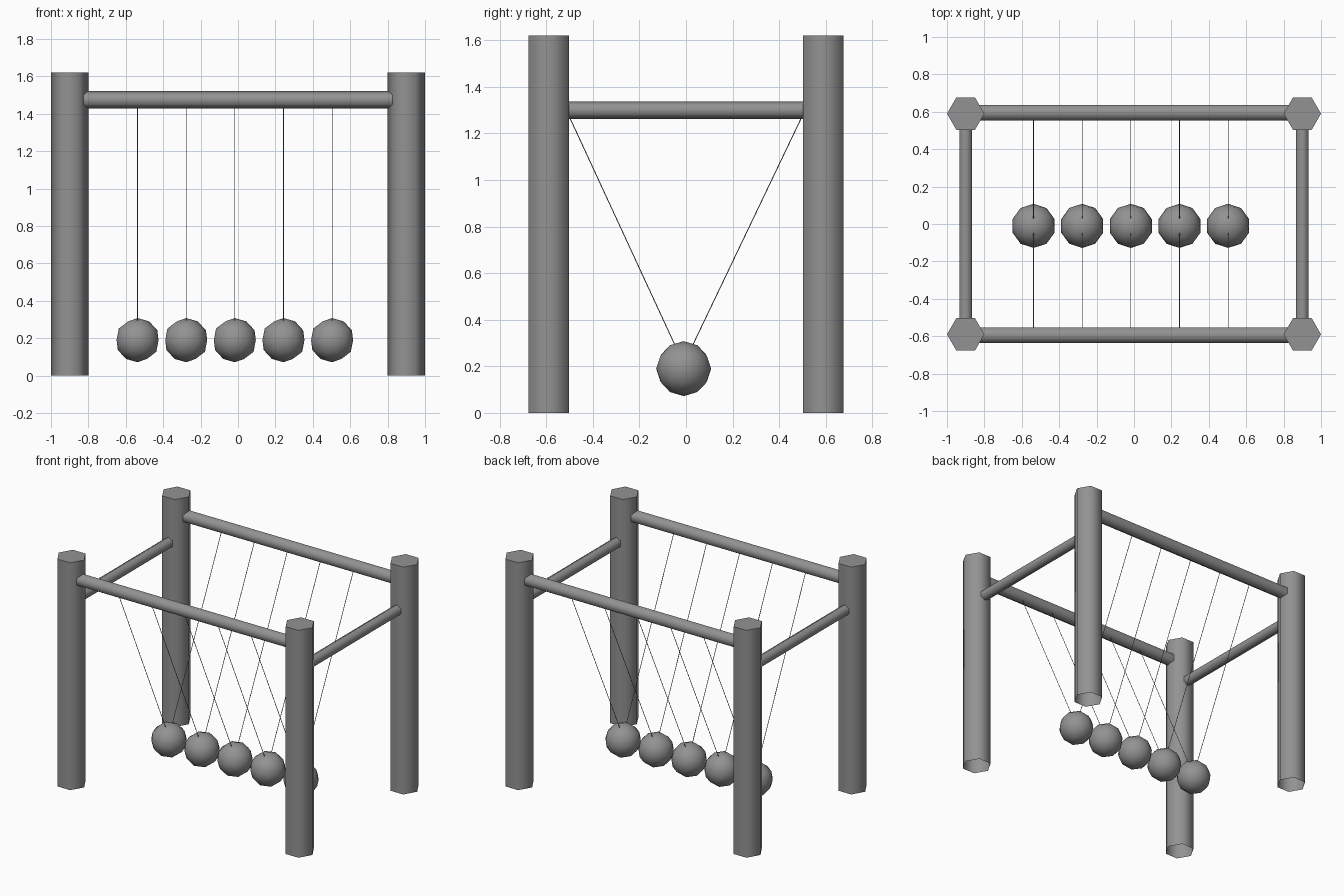
import bpy, bmesh, math
from mathutils import Vector, Matrix

if "Cube" in bpy.data.objects:
    bpy.data.objects.remove(bpy.data.objects["Cube"])

PX, PY = 0.9, 0.59        # post centres
BEAM_Y, BEAM_Z = 0.595, 1.475
TIE_Z = 1.30
BALL_Y, BALL_Z = -0.01, 0.19
SIDES = ((-1, "left"), (1, "right"))
ENDS = ((-1, "front"), (1, "back"))

grey = bpy.data.materials.new("dark_grey")
grey.diffuse_color = (0.29, 0.29, 0.29, 1)
grey.use_nodes = True
grey.node_tree.nodes["Principled BSDF"].inputs["Base Color"].default_value = grey.diffuse_color


def finish(name):
    ob = bpy.context.object
    ob.name = name
    ob.data.materials.append(grey)
    bpy.ops.object.shade_smooth_by_angle(angle=math.radians(65))
    return ob


def rod(name, a, b, radius):
    """Hexagonal bar from a to b with a corner facing up."""
    a, b = Vector(a), Vector(b)
    d = b - a
    bpy.ops.mesh.primitive_cylinder_add(vertices=6, radius=radius, depth=d.length)
    turn = d.to_track_quat('Z', 'Y').to_matrix().to_4x4()
    bpy.context.object.data.transform(Matrix.Translation((a + b) / 2) @ turn)
    finish(name)


def post(name, x, y, height, radius):
    """Hexagonal tube, corners along x, closed on top and open below."""
    bpy.ops.mesh.primitive_cylinder_add(vertices=6, radius=radius, depth=height,
                                        location=(x, y, height / 2),
                                        rotation=(0, 0, math.radians(30)))
    me = bpy.context.object.data
    bm = bmesh.new()
    bm.from_mesh(me)
    bm.normal_update()
    bmesh.ops.delete(bm, geom=[f for f in bm.faces if f.normal.z < -0.9],
                     context='FACES_ONLY')
    bm.to_mesh(me)
    bm.free()
    finish(name)


# Corner posts
for sx, side in SIDES:
    for sy, end in ENDS:
        post(f"{end}_{side}_post", sx * PX, sy * PY, 1.62, 0.1)

# Long top beams
for sy, end in ENDS:
    rod(f"{end}_beam", (-PX, sy * BEAM_Y, BEAM_Z), (PX, sy * BEAM_Y, BEAM_Z), 0.047)

# Short side ties, a little lower
for sx, side in SIDES:
    rod(f"{side}_tie", (sx * PX, -PY, TIE_Z), (sx * PX, PY, TIE_Z), 0.038)

# Row of hanging balls, each on a V of two strings
for i in range(5):
    x = -0.537 + 0.26 * i
    bpy.ops.mesh.primitive_ico_sphere_add(subdivisions=2, radius=0.118,
                                          location=(x, BALL_Y, BALL_Z))
    finish(f"ball_{i + 1}")
    for sy, end in ENDS:
        rod(f"{end}_string_{i + 1}", (x, BALL_Y, BALL_Z + 0.02),
            (x, sy * BEAM_Y, BEAM_Z), 0.002)
